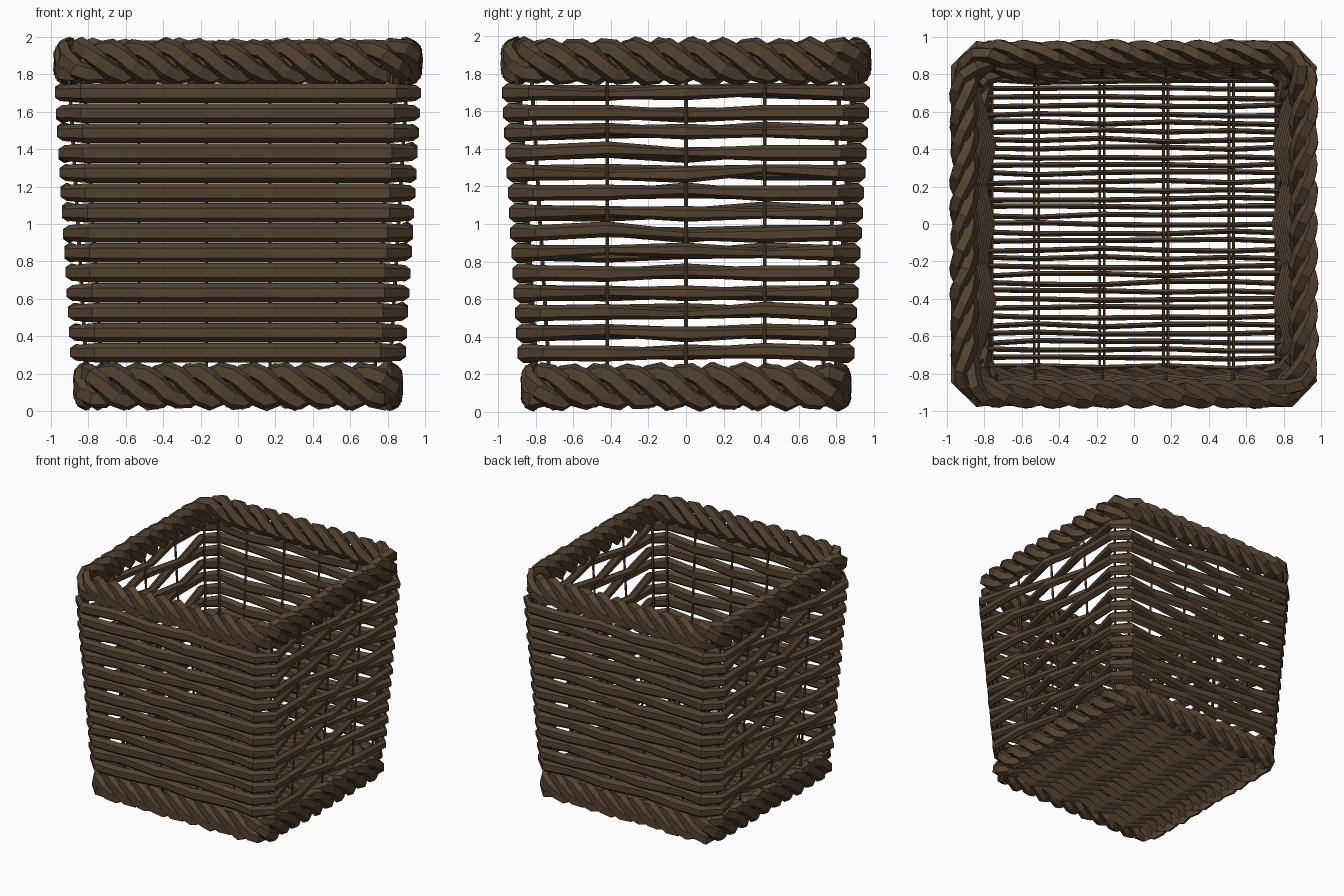
import bpy, bmesh, math, random
from mathutils import Vector

if "Cube" in bpy.data.objects:
    bpy.data.objects.remove(bpy.data.objects["Cube"])

random.seed(4)
UP = Vector((0, 0, 1))

wicker = bpy.data.materials.new("dark brown wicker")
wicker.diffuse_color = (0.088, 0.054, 0.028, 1)
wicker.use_nodes = True
wicker.node_tree.nodes["Principled BSDF"].inputs["Base Color"].default_value = wicker.diffuse_color


def sweep(bm, pts, radii, sides=6, closed=True, up=UP):
    """Sweep an ellipse (side radius, up radius) along a path of points."""
    n = len(pts)
    rings = []
    for i, p in enumerate(pts):
        a = pts[(i - 1) % n] if closed else pts[max(i - 1, 0)]
        b = pts[(i + 1) % n] if closed else pts[min(i + 1, n - 1)]
        t = (b - a).normalized()
        side = t.cross(up).normalized()
        top = side.cross(t)
        rs, ru = radii[i] if isinstance(radii, list) else radii
        ring = []
        for k in range(sides):
            w = 2 * math.pi * (k + 0.5) / sides
            ring.append(bm.verts.new(p + side * rs * math.cos(w) + top * ru * math.sin(w)))
        rings.append(ring)
    for i in range(n if closed else n - 1):
        r, s = rings[i], rings[(i + 1) % n]
        for k in range(sides):
            j = (k + 1) % sides
            bm.faces.new((r[k], r[j], s[j], s[k]))
    if not closed:
        bm.faces.new(rings[0])
        bm.faces.new(rings[-1])


def finish(bm, name):
    bmesh.ops.recalc_face_normals(bm, faces=bm.faces)
    me = bpy.data.meshes.new(name)
    bm.to_mesh(me)
    bm.free()
    me.materials.append(wicker)
    ob = bpy.data.objects.new(name, me)
    bpy.context.collection.objects.link(ob)


def half(z):
    """Half width of the wall at height z (walls flare slightly)."""
    return 0.815 + 0.083 * (z - 0.3) / 1.4


def square_point(d, h, r):
    """Point and outward normal at distance d round a rounded square."""
    s, arc = 2 * (h - r), math.pi * r / 2
    q, d = divmod(d % (4 * (s + arc)), s + arc)
    if d < s:
        p, nrm = Vector((-s / 2 + d, -h, 0)), Vector((0, -1, 0))
        p.x = -(h - r) + d
    else:
        w = -math.pi / 2 + (d - s) / r
        nrm = Vector((math.cos(w), math.sin(w), 0))
        p = Vector((h - r, -(h - r), 0)) + nrm * r
    rot = q * math.pi / 2
    c, sn = round(math.cos(rot)), round(math.sin(rot))
    turn = lambda v: Vector((c * v.x - sn * v.y, sn * v.x + c * v.y, 0))
    return turn(p), turn(nrm)


def twisted_rim(name, zc, h, r, turns, depth, thick):
    """Rope of three uneven strands wound round a rounded square."""
    bm = bmesh.new()
    length = 8 * (h - r) + 2 * math.pi * r
    n = turns * 8
    for strand in range(3):
        pts = []
        for i in range(n):
            p, nrm = square_point(length * i / n, h, r)
            t = 2 * math.pi * (i / 8 + strand / 3)
            j = random.uniform(0.88, 1.1)
            pts.append(p + nrm * depth * j * math.cos(t) + UP * (zc - 0.078 * j * math.sin(t)))
        sweep(bm, pts, (thick, 0.053), 5)
    finish(bm, name)


twisted_rim("top_rim", 1.866, 0.908, 0.17, 15, 0.042, 0.042)
twisted_rim("bottom_rim", 0.134, 0.82, 0.1, 14, 0.03, 0.036)

# Wall weavers: closed strips, nearly straight on front and back, woven on the sides
FRONT, SIDE = (-0.53, -0.17, 0.17, 0.53), (-0.42, 0.0, 0.42)
bm = bmesh.new()
for row in range(14):
    z = 0.312 + row * 0.1067
    h = half(z)
    pts, radii = [], []
    for q in range(4):
        rot = q * math.pi / 2
        c, s = round(math.cos(rot)), round(math.sin(rot))
        straight = q % 2 == 0
        inner = FRONT if straight else SIDE
        e = h - 0.06
        spots = [(-e, 0.05)]
        for i, x in enumerate(inner):
            flip = (-1) ** (i + row + q // 2)
            spots.append((x, 0.03 + 0.022 * flip if straight else 0.05 * flip))
        spots += [(e, 0.05)]
        for x, off in spots:
            y = -(h + off)
            corner = abs(x) == e
            dz = 0 if straight or corner else random.uniform(-0.012, 0.02)
            pts.append(Vector((c * x - s * y, s * x + c * y, z + dz)))
            tall = 0.052 if straight else (0.042 if off > 0 else 0.026)
            radii.append((0.036, tall))
    sweep(bm, pts, radii)
finish(bm, "wall_weavers")

# Upright stakes: thin rods leaning outward
bm = bmesh.new()
for sgn in (-1, 1):
    rods = [(x, sgn, 0) for x in FRONT] + [(y, sgn, 1) for y in SIDE]
    for v, sg, on_side in rods:
        ends = []
        for z in (0.1, 1.85):
            w = sg * (half(z) - (0.0 if on_side else 0.015))
            ends.append(Vector((w, v, z) if on_side else (v, w, z)))
        sweep(bm, ends, (0.01, 0.01), 5, False, Vector((0, 1, 0)))
    # pair of stakes by each corner
    for sy in (-1, 1):
        for dx, dy in ((0.0, 0.08), (0.08, 0.0)):
            ends = [Vector((sgn * (half(z) - dx), sy * (half(z) - dy), z)) for z in (0.1, 1.85)]
            sweep(bm, ends, (0.011, 0.011), 5, False, Vector((0, 1, 0)))
finish(bm, "upright_stakes")

# Base weavers: narrow strips along x, passing over and under the base stakes
bm = bmesh.new()
xs = (-0.8, -0.52, -0.17, 0.17, 0.52, 0.8)
for i in range(35):
    y = -0.765 + i * 0.045
    pts = []
    for k, x in enumerate(xs):
        wob = random.uniform(-0.01, 0.01)
        pts.append(Vector((x, y + wob, 0.13 + 0.055 * (-1) ** (k + i))))
    sweep(bm, pts, (0.016, 0.044), 6, False)
finish(bm, "base_weavers")

# Base stakes running front to back
bm = bmesh.new()
for x in xs[1:-1] + (-0.77, 0.77):
    for dx in (-0.012, 0.012):
        sweep(bm, [Vector((x + dx, -0.8, 0.13)), Vector((x + dx, 0.8, 0.13))],
              (0.008, 0.012), 5, False)
finish(bm, "base_stakes")
